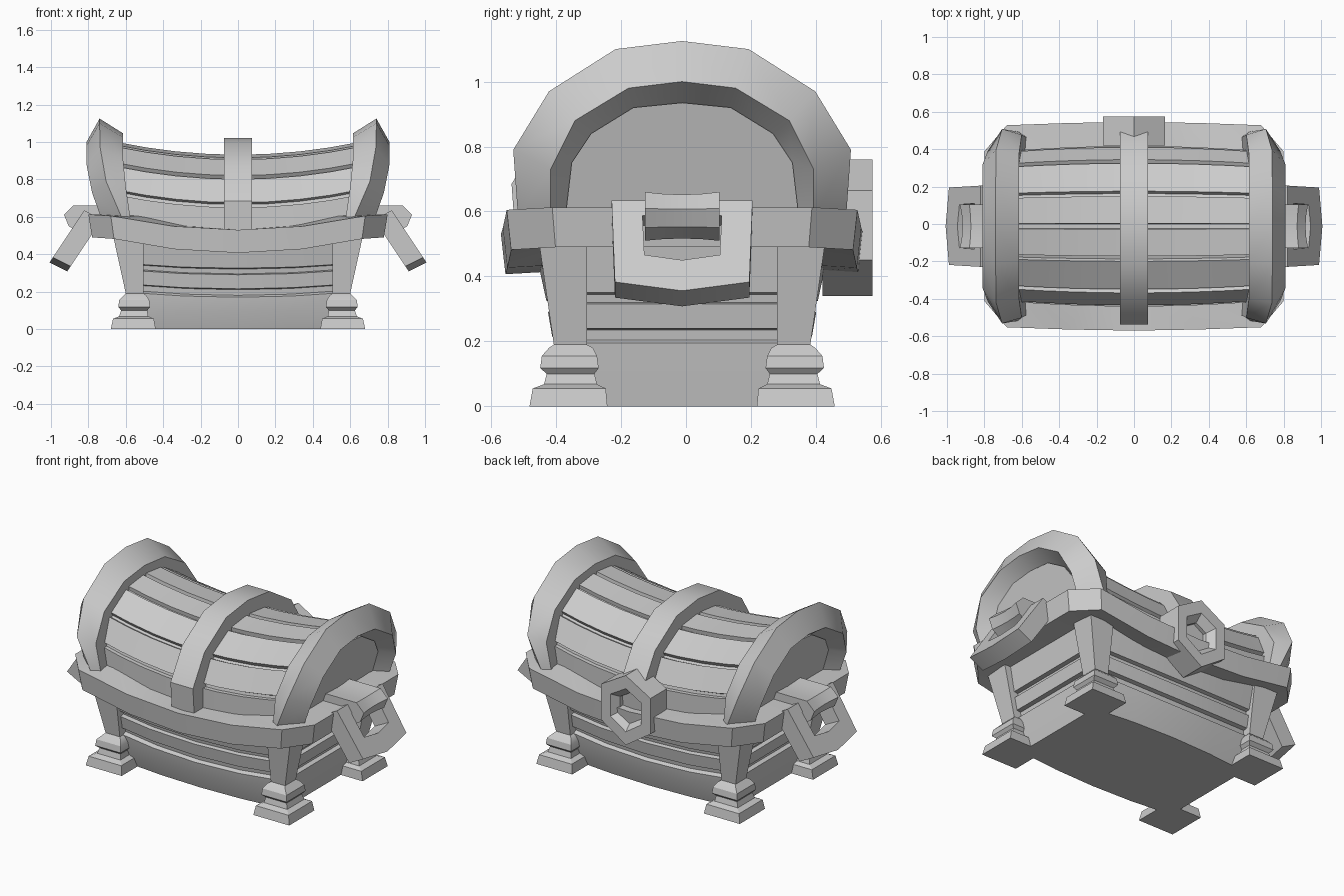
import bpy, bmesh, math
from mathutils import Vector

if "Cube" in bpy.data.objects:
    bpy.data.objects.remove(bpy.data.objects["Cube"])

YC = -0.012  # chest centre line in depth

grey = bpy.data.materials.new("plain grey")
grey.diffuse_color = (0.6, 0.6, 0.6, 1)
grey.use_nodes = True
grey.node_tree.nodes["Principled BSDF"].inputs["Base Color"].default_value = grey.diffuse_color


def finish(name, bm, smooth=28):
    bmesh.ops.recalc_face_normals(bm, faces=bm.faces)
    me = bpy.data.meshes.new(name)
    bm.to_mesh(me)
    bm.free()
    me.materials.append(grey)
    ob = bpy.data.objects.new(name, me)
    bpy.context.collection.objects.link(ob)
    bpy.ops.object.select_all(action='DESELECT')
    ob.select_set(True)
    bpy.context.view_layer.objects.active = ob
    bpy.ops.object.shade_smooth_by_angle(angle=math.radians(smooth))
    return ob


def loft(name, rings, loop=False, smooth=28):
    """Skin closed cross-sections; loop joins the last to the first, otherwise ends are capped."""
    bm = bmesh.new()
    vs = [[bm.verts.new(p) for p in r] for r in rings]
    n = len(vs[0])
    for i in range(len(vs) if loop else len(vs) - 1):
        a, b = vs[i], vs[(i + 1) % len(vs)]
        for j in range(n):
            k = (j + 1) % n
            bm.faces.new((a[j], a[k], b[k], b[j]))
    if not loop:
        bm.faces.new(vs[0])
        bm.faces.new(vs[-1])
    return finish(name, bm, smooth)


def mirror_half(pts):
    """Complete a half arch given from base to crown."""
    return pts + [(-y, z) for y, z in reversed(pts[:-1])]


def sag(x):
    return 0.075 * (x / 0.68) ** 2


# arch outlines in depth and height, at the raised ends of the lid
OUTER = mirror_half([(-.505, .58), (-.52, .79), (-.41, .97), (-.205, 1.10), (0, 1.125)])
INNER = mirror_half([(-.405, .58), (-.405, .73), (-.33, .88), (-.165, .98), (0, 1.0)])
PANEL = mirror_half([(-.36, .58), (-.34, .75), (-.28, .84), (-.15, .92), (0, .935)])

# body: plank courses with grooves, bowed front and back
courses = [(0, .535, .31), (.10, .555, .345), (.195, .572, .358), (.205, .55, .335),
           (.235, .555, .34), (.24, .58, .365), (.315, .595, .378), (.32, .57, .355),
           (.345, .575, .36), (.35, .60, .383), (.52, .63, .42)]
body_rings = []
for z, hx, hy in courses:
    ring = []
    for s in (-1, 1):
        for t in (-1, -.5, 0, .5, 1):
            bow = 1 - t * t
            dip = 0.025 * bow * min(1, max(0, (z - .1) / .09))
            ring.append((-s * t * hx, YC + s * (hy + .035 * bow), z - dip))
    body_rings.append(ring)
loft("chest_body", body_rings, smooth=20)

# legs with stepped feet, one at each corner: z, inner x, outer x, inner y, outer y
steps = [(0, .44, .68, .23, .47), (.055, .45, .668, .235, .46), (.068, .48, .635, .262, .425),
         (.10, .485, .625, .27, .417), (.118, .47, .64, .257, .437), (.155, .475, .635, .262, .432),
         (.18, .49, .61, .275, .41), (.19, .505, .60, .293, .395), (.50, .505, .668, .293, .44)]
for sx, side in ((-1, "left"), (1, "right")):
    for sy, end in ((-1, "front"), (1, "back")):
        loft(f"{end}_{side}_leg", [[(sx * a, YC + sy * c, z), (sx * b, YC + sy * c, z),
                                    (sx * b, YC + sy * d, z), (sx * a, YC + sy * d, z)]
                                   for z, a, b, c, d in steps])

# sagging rim around the top of the body
quarter = [(.80, 0), (.80, .40), (.68, .54), (.35, .552), (0, .558)]
path = (quarter + [(-x, y) for x, y in quarter[-2::-1]]
        + [(-x, -y) for x, y in quarter[1:]] + [(x, -y) for x, y in quarter[-2:0:-1]])
rim_rings = []
for x, y in path:
    z = .53 + min(sag(x), .083)
    rim_rings.append([(x, YC + y, z), (x * .975, YC + y * .975, z - .123),
                      (x * .76, YC + y * .72, z - .115), (x * .76, YC + y * .72, z + .0)])
loft("rim", rim_rings, loop=True)


# lid: planks between the arch corners, grooves at the joints
def lid_section(x):
    pts = []
    for (y0, z0), (y1, z1) in zip(INNER, INNER[1:]):
        a, b = Vector((y0, z0)), Vector((y1, z1))
        d = (b - a).normalized()
        n = Vector((-d.y, d.x)) * .024
        a2, b2 = a + d * .014, b - d * .014
        pts += [a2 - n, a2, b2, b2 - n]
    drop = sag(.64) - sag(x)
    wide = 1 + .06 * (1 - (x / .64) ** 2)
    return [(x, YC + p.x * wide, p.y - drop) for p in pts]


loft("lid_planks", [lid_section(x) for x in (-.64, -.49, -.33, -.165, 0, .165, .33, .49, .64)], smooth=20)


# end panels and the heavy leaning arches
def lean(z):
    return -.075 * max(0, (.88 - z) / .28) ** 1.5


for s, side in ((-1, "left"), (1, "right")):
    loft(f"{side}_lid_panel", [[(s * (x + (lean(z) if x > .65 else 0)), YC + y, z) for y, z in PANEL]
                               for x in (.60, .73)])
    rings = []
    for o, i, p in zip(OUTER, INNER, PANEL):
        front = (o[0] * .94, o[1] - .075 * max(0, (o[1] - .6) / .5))
        rings.append([(s * (.615 + .5 * lean(i[1])), YC + i[0] * .95, i[1] - .03),
                      (s * (.615 + .5 * lean(i[1])), YC + front[0], front[1]),
                      (s * (.74 + lean(o[1]) - .04 * max(0, (1.0 - o[1]) / .4)), YC + o[0], o[1]),
                      (s * (.81 + lean(i[1])), YC + i[0], i[1]),
                      (s * (.72 + lean(p[1])), YC + p[0], p[1])])
    loft(f"{side}_lid_arch", rings, smooth=32)

# centre strap over the lid
strap = []
for o, i in zip(OUTER, INNER):
    yo, zo, yi, zi = o[0] * 1.01, o[1] - .105, i[0], i[1] - .12
    strap.append([(-.075, YC + yi, zi), (-.075, YC + yo, zo), (.075, YC + yo, zo), (.075, YC + yi, zi)])
loft("centre_strap", strap)


# lock: six-sided block with a sunken keyhole
def hexagon(y, k):
    return [(x * k, y, .55 + z * k) for x, z in
            ((0, .21), (.165, .115), (.165, -.10), (0, -.21), (-.165, -.10), (-.165, .115))]


loft("lock", [hexagon(.42, 1), hexagon(.575, 1), hexagon(.575, .62), hexagon(.53, .42), hexagon(.49, .42)])

# side handles: a waisted mount and a swung-out ring
for s, side in ((-1, "left"), (1, "right")):
    mount = []
    for y, k in ((-.115, 1), (-.06, .93), (0, .9), (.06, .93), (.115, 1)):
        mount.append([(s * (.80 + x * k), YC + y, .58 + z * k) for x, z in
                      ((-.14, -.07), (-.14, .08), (.08, .08), (.13, .03), (.105, -.03), (.04, -.07))])
    loft(f"{side}_handle_mount", mount)

    top, down = Vector((.775, .61)), Vector((.18, -.27))
    thick = Vector((.047, .024))
    # width and distance down the ring, outside then inside
    ring_out = [(-.217, 0), (.217, 0), (.207, .93), (0, 1.03), (-.207, .93)]
    ring_in = [(-.122, .17), (.122, .17), (.116, .62), (0, .68), (-.116, .62)]
    rings = []
    for (yo, to), (yi, ti) in zip(ring_out, ring_in):
        ring = []
        for y, t, f in ((yo, to, -1), (yo, to, 1), (yi, ti, 1), (yi, ti, -1)):
            p = top + down * t + thick * f
            ring.append((s * p.x, YC + y, p.y))
        rings.append(ring)
    loft(f"{side}_handle_ring", rings, loop=True)
